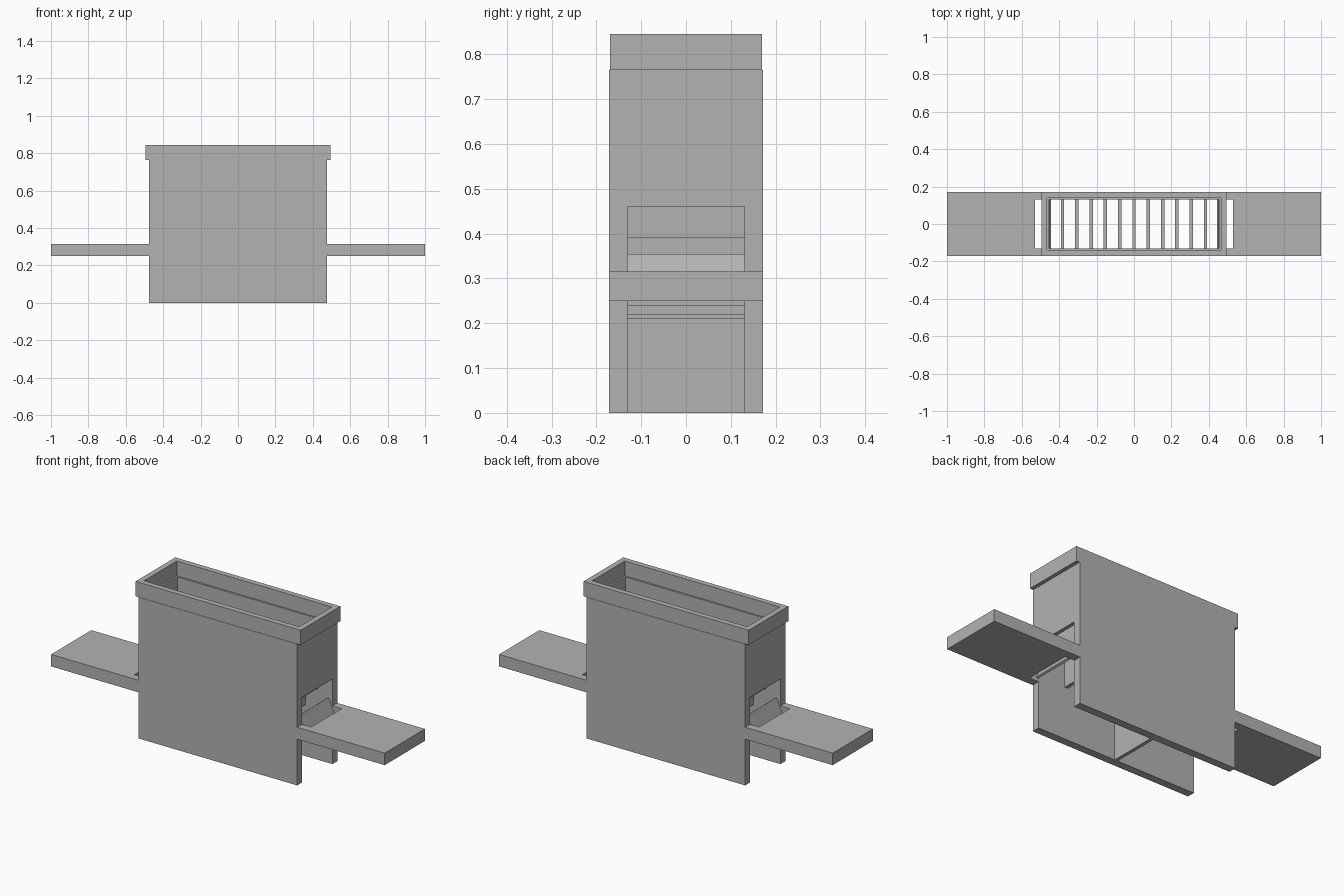
import bpy

cube = bpy.data.objects.get("Cube")
if cube:
    bpy.data.objects.remove(cube, do_unlink=True)

grey = bpy.data.materials.new("mid grey")
grey.use_nodes = True
grey.diffuse_color = (0.45, 0.45, 0.45, 1)
grey.node_tree.nodes["Principled BSDF"].inputs["Base Color"].default_value = (0.45, 0.45, 0.45, 1)


def prism(name, outline, y0, y1):
    """Extrude an outline in the xz plane from y0 to y1."""
    n = len(outline)
    verts = [(x, y, z) for y in (y0, y1) for x, z in outline]
    faces = [tuple(range(n)), tuple(reversed(range(n, 2 * n)))]
    faces += [(i, i + n, (i + 1) % n + n, (i + 1) % n) for i in range(n)]
    mesh = bpy.data.meshes.new(name)
    mesh.from_pydata(verts, [], faces)
    mesh.materials.append(grey)
    obj = bpy.data.objects.new(name, mesh)
    bpy.context.collection.objects.link(obj)
    # outlines run either way round, so make the normals agree
    bpy.context.view_layer.objects.active = obj
    obj.select_set(True)
    bpy.ops.object.mode_set(mode="EDIT")
    bpy.ops.mesh.select_all(action="SELECT")
    bpy.ops.mesh.normals_make_consistent(inside=False)
    bpy.ops.object.mode_set(mode="OBJECT")
    obj.select_set(False)
    return obj


def box(name, x0, x1, y0, y1, z0, z1):
    return prism(name, [(x0, z0), (x1, z0), (x1, z1), (x0, z1)], y0, y1)


OUT, INN = 0.172, 0.13      # wall faces in depth
HALF = 0.475                # half length of the body
RIM_Z, TOP = 0.765, 0.845
PITCH = 0.0765

# Long walls and the rim along them
for s, side in ((-1, "front"), (1, "back")):
    box(side + "_wall", -HALF, HALF, s * INN, s * OUT, 0, RIM_Z)
    box(side + "_rim", -0.495, 0.495, s * 0.14, s * 0.17, RIM_Z, TOP)

# Parts mirrored at both ends
for s, side in ((-1, "right"), (1, "left")):
    box(side + "_end_wall", s * 0.455, s * HALF, -INN, INN, 0.46, RIM_Z)
    box(side + "_rim", s * 0.465, s * 0.495, -0.14, 0.14, RIM_Z, TOP)
    # Tray with an open slot next to the body
    box(side + "_tray", s * 0.53, s, -OUT, OUT, 0.25, 0.315)
    for t, edge in ((-1, "front"), (1, "back")):
        box(f"{side}_tray_{edge}_arm", s * HALF, s * 0.53, t * INN, t * OUT, 0.25, 0.315)
    # Slanted deflector in the end opening
    prism(side + "_deflector",
          [(s * 0.445, 0.35), (s * 0.452, 0.355), (s * 0.49, 0.27), (s * 0.48, 0.265)],
          -INN, INN)
    # Dividers with lower ends stepping up towards the opening
    for k, low in enumerate((0.21, 0.22, 0.24, 0.28, 0.39), 1):
        x = s * k * PITCH
        box(f"{side}_divider_{k}", x - 0.009, x + 0.009, -INN, INN, low, 0.685)

# Central divider reaching the floor
box("central_divider", -0.009, 0.009, -INN, INN, 0, 0.685)
